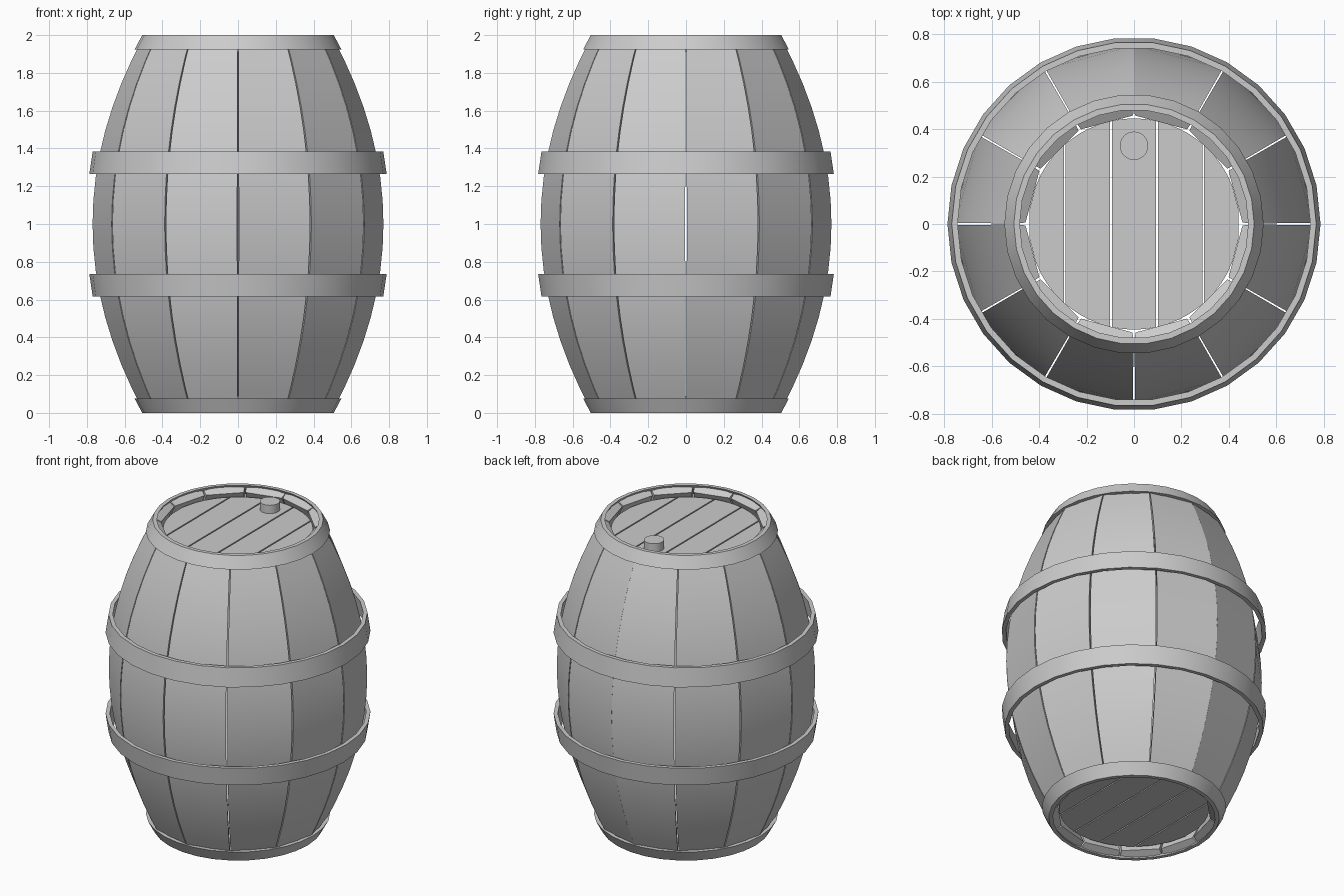
import bpy, bmesh
from math import sin, cos, pi, radians, sqrt

if "Cube" in bpy.data.objects:
    bpy.data.objects.remove(bpy.data.objects["Cube"])


def make(name, verts, faces, smooth=True):
    me = bpy.data.meshes.new(name)
    me.from_pydata(verts, [], faces)
    bm = bmesh.new()
    bm.from_mesh(me)
    bmesh.ops.recalc_face_normals(bm, faces=bm.faces)
    bm.to_mesh(me)
    bm.free()
    ob = bpy.data.objects.new(name, me)
    bpy.context.collection.objects.link(ob)
    if smooth:
        bpy.ops.object.select_all(action='DESELECT')
        ob.select_set(True)
        bpy.context.view_layer.objects.active = ob
        bpy.ops.object.shade_smooth_by_angle(angle=radians(30))
    return ob


def polar(r, a, z):
    return (r * cos(a), r * sin(a), z)


# Staves: flat boards following a bulging curve
def stave(i, steps=16, thick=0.05, end=0.988):
    a0, a1 = radians(30 * i), radians(30 * (i + 1))
    g0 = radians(0.02 if i == 3 else 0.3)    # the back seam is closed
    g1 = radians(0.02 if i == 2 else 0.3)
    gi = radians(0.45)
    verts, faces = [], []
    for k in range(steps + 1):
        d = end * (2 * k / steps - 1)
        r, z = 0.77 - 0.275 * d * d, 1 + d
        s = 0.55 * d
        n = sqrt(1 + s * s)
        ri, zi = r - thick / n, z - thick * s / n
        verts += [polar(r, a0 + g0, z), polar(r, a1 - g1, z),
                  polar(ri, a1 - g1 - gi, zi), polar(ri, a0 + g0 + gi, zi)]
        if k:
            b = 4 * k
            faces += [(b - 4 + j, b - 4 + (j + 1) % 4, b + (j + 1) % 4, b + j)
                      for j in range(4)]
    b = 4 * steps
    faces += [(0, 1, 2, 3), (b, b + 1, b + 2, b + 3)]
    make(f"stave_{i + 1}", verts, faces)


for i in range(12):
    stave(i)


# Hoops: tapered bands of 30 sides
def hoop(name, r_wide, z_wide, r_narrow, z_narrow, thick=0.025, n=30):
    prof = [(r_wide, z_wide), (r_narrow, z_narrow),
            (r_narrow - thick, z_narrow), (r_wide - thick, z_wide)]
    verts = [polar(r, 2 * pi * i / n, z) for i in range(n) for r, z in prof]
    faces = [(4 * i + j, 4 * i + (j + 1) % 4,
              4 * ((i + 1) % n) + (j + 1) % 4, 4 * ((i + 1) % n) + j)
             for i in range(n) for j in range(4)]
    make(name, verts, faces)


for side, f in (("upper", lambda z: z), ("lower", lambda z: 2 - z)):
    hoop(f"{side}_middle_hoop", 0.787, f(1.265), 0.769, f(1.385))
    hoop(f"{side}_end_hoop", 0.547, f(1.925), 0.507, f(2.0))


# Barrel heads: five planks each, cut to a circle
def plank(name, x0, x1, z0, z1, R=0.445, steps=6):
    xs = [x0 + (x1 - x0) * k / steps for k in range(steps + 1)]
    top = [(x, sqrt(max(R * R - x * x, 0.0004))) for x in xs]
    outline = top + [(x, -y) for x, y in reversed(top)]
    n = len(outline)
    verts = [(x, y, z) for z in (z0, z1) for x, y in outline]
    faces = [tuple(range(n)), tuple(range(n, 2 * n))]
    faces += [(i, (i + 1) % n, n + (i + 1) % n, n + i) for i in range(n)]
    make(name, verts, faces, smooth=False)


edges = [-0.445, -0.292, -0.097, 0.097, 0.292, 0.445]
for head, z0, z1 in (("top", 1.91, 1.94), ("bottom", 0.06, 0.09)):
    for k in range(5):
        plank(f"{head}_plank_{k + 1}", edges[k] + 0.004, edges[k + 1] - 0.004, z0, z1)

# Bung in the top head
bpy.ops.mesh.primitive_cylinder_add(vertices=24, radius=0.06, depth=0.075,
                                    location=(0, 0.33, 1.957))
bpy.context.object.name = "bung"
bpy.ops.object.shade_smooth_by_angle(angle=radians(30))
